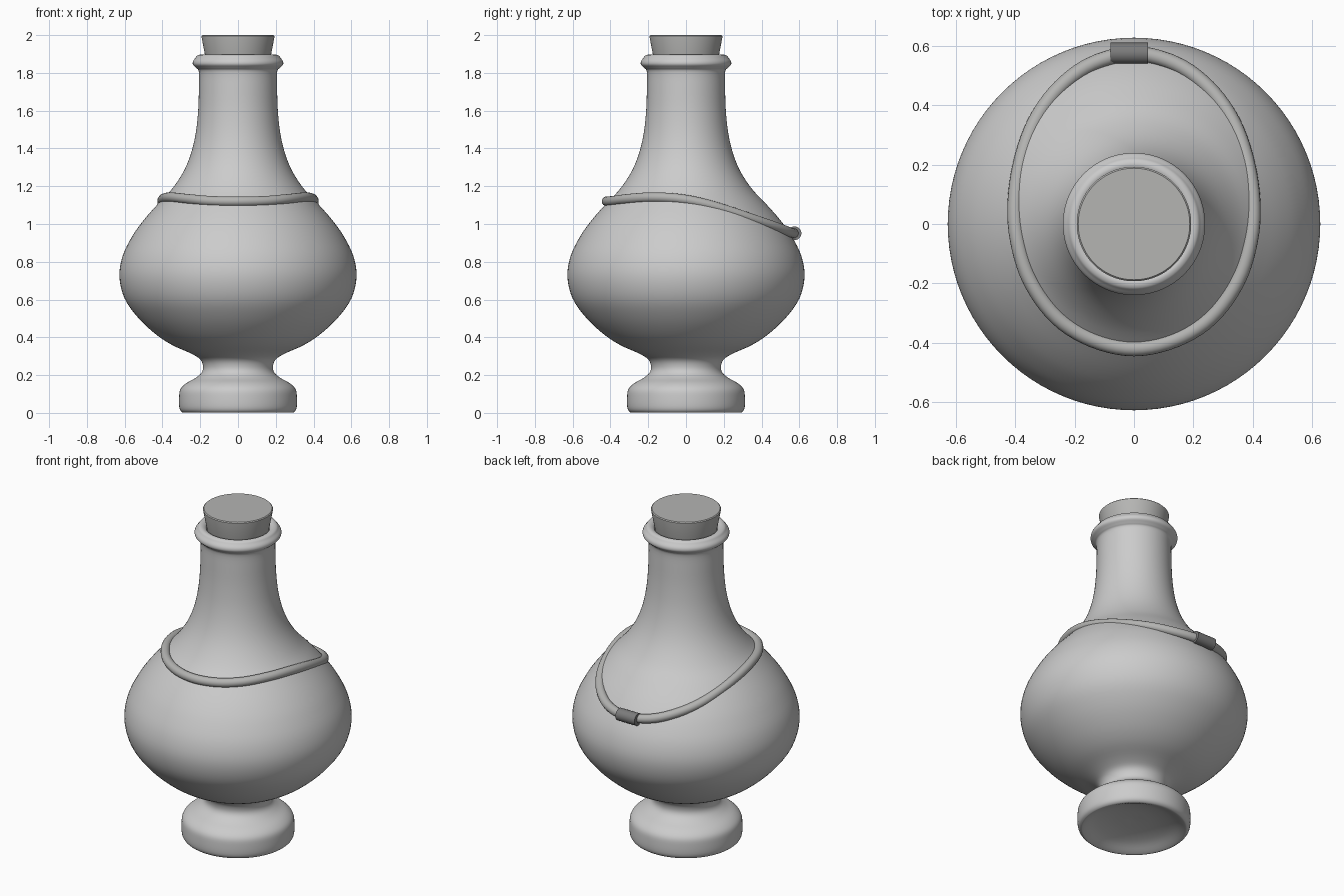
import bpy, math
from mathutils import Vector

if "Cube" in bpy.data.objects:
    bpy.data.objects.remove(bpy.data.objects["Cube"])


def material(name, rgb):
    m = bpy.data.materials.new(name)
    m.diffuse_color = (*rgb, 1)
    m.use_nodes = True
    m.node_tree.nodes["Principled BSDF"].inputs["Base Color"].default_value = m.diffuse_color
    return m


def smooth_path(pts, steps=4, closed=False):
    """Catmull-Rom interpolation through the given points."""
    p = [Vector(q) for q in pts]
    n = len(p)
    get = (lambda i: p[i % n]) if closed else (lambda i: p[min(max(i, 0), n - 1)])
    out = []
    for i in range(n if closed else n - 1):
        a, b, c, d = get(i - 1), get(i), get(i + 1), get(i + 2)
        for s in range(steps):
            t = s / steps
            out.append(0.5 * (2 * b + (c - a) * t + (2 * a - 5 * b + 4 * c - d) * t * t
                              + (3 * b - a - 3 * c + d) * t ** 3))
    return out if closed else out + [p[-1]]


def finish(name, verts, faces, mat=None, angle=40):
    me = bpy.data.meshes.new(name)
    me.from_pydata(verts, [], faces)
    ob = bpy.data.objects.new(name, me)
    bpy.context.collection.objects.link(ob)
    if mat:
        me.materials.append(mat)
    bpy.ops.object.select_all(action='DESELECT')
    ob.select_set(True)
    bpy.context.view_layer.objects.active = ob
    bpy.ops.object.mode_set(mode='EDIT')
    bpy.ops.mesh.select_all(action='SELECT')
    bpy.ops.mesh.normals_make_consistent(inside=False)
    bpy.ops.object.mode_set(mode='OBJECT')
    bpy.ops.object.shade_smooth_by_angle(angle=math.radians(angle))
    return ob


def lathe(name, profile, mat=None, seg=96):
    """Revolve (r, z) points about z and cap both ends."""
    verts = [(r * math.cos(2 * math.pi * k / seg), r * math.sin(2 * math.pi * k / seg), z)
             for r, z in profile for k in range(seg)]
    n = len(profile)
    faces = [(i * seg + k, i * seg + (k + 1) % seg, (i + 1) * seg + (k + 1) % seg, (i + 1) * seg + k)
             for i in range(n - 1) for k in range(seg)]
    faces += [tuple(reversed(range(seg))), tuple(range((n - 1) * seg, n * seg))]
    return finish(name, verts, faces, mat)


cork_mat = material("cork_grey", (0.46, 0.46, 0.45))
cord_mat = material("cord_grey", (0.45, 0.45, 0.44))
clasp_mat = material("clasp_grey", (0.2, 0.2, 0.2))

# bottle: hollowed foot, round belly, long neck and rolled lip
foot_hollow = [(0.01, 0.06), (0.12, 0.053), (0.21, 0.034), (0.275, 0.005)]
outer = [(0.295, 0.003), (0.31, 0.025), (0.312, 0.08), (0.305, 0.125), (0.275, 0.157),
         (0.225, 0.185), (0.193, 0.213), (0.185, 0.245), (0.2, 0.283), (0.25, 0.315),
         (0.35, 0.36), (0.44, 0.42), (0.53, 0.505), (0.6, 0.605), (0.628, 0.72),
         (0.611, 0.83), (0.56, 0.935), (0.5, 1.02), (0.425, 1.105), (0.35, 1.185),
         (0.29, 1.275), (0.25, 1.37), (0.224, 1.48), (0.211, 1.6), (0.207, 1.72),
         (0.207, 1.805), (0.22, 1.825), (0.238, 1.843), (0.238, 1.862), (0.225, 1.88),
         (0.215, 1.892), (0.198, 1.896), (0.178, 1.885), (0.172, 1.86), (0.17, 1.78)]
lathe("bottle", smooth_path(foot_hollow + outer))

# tapered cork in the mouth
lathe("cork", [(0.155, 1.79), (0.174, 1.89), (0.193, 1.99), (0.193, 1.995), (0.188, 2.0)], cork_mat)

# cord loop: right half points mirrored to the left
half = [(0.0, -0.42, 1.12), (0.14, -0.39, 1.122), (0.26, -0.315, 1.132), (0.35, -0.19, 1.141),
        (0.393, -0.05, 1.135), (0.4, 0.08, 1.112), (0.378, 0.22, 1.072), (0.33, 0.35, 1.028),
        (0.25, 0.46, 0.99), (0.14, 0.54, 0.96), (0.0, 0.574, 0.95)]
loop = half + [(-x, y, z) for x, y, z in reversed(half[1:-1])]
path = smooth_path(loop, 5, True)
sides, rad = 16, 0.026
verts, faces, n = [], [], len(path)
for i, p in enumerate(path):
    t = (path[(i + 1) % n] - path[i - 1]).normalized()
    u = t.cross(Vector((0, 0, 1))).normalized()
    w = u.cross(t)
    for k in range(sides):
        a = 2 * math.pi * k / sides
        verts.append(p + rad * (math.cos(a) * u + math.sin(a) * w))
        j, k2 = (i + 1) % n, (k + 1) % sides
        faces.append((i * sides + k, i * sides + k2, j * sides + k2, j * sides + k))
finish("cord", verts, faces, cord_mat)

# clasp sleeve at the back of the cord
clasp = lathe("clasp", [(0.036, -0.064), (0.036, 0.064)], clasp_mat, 32)
clasp.rotation_euler = (0, math.pi / 2, 0)
clasp.location = (-0.016, 0.575, 0.951)
